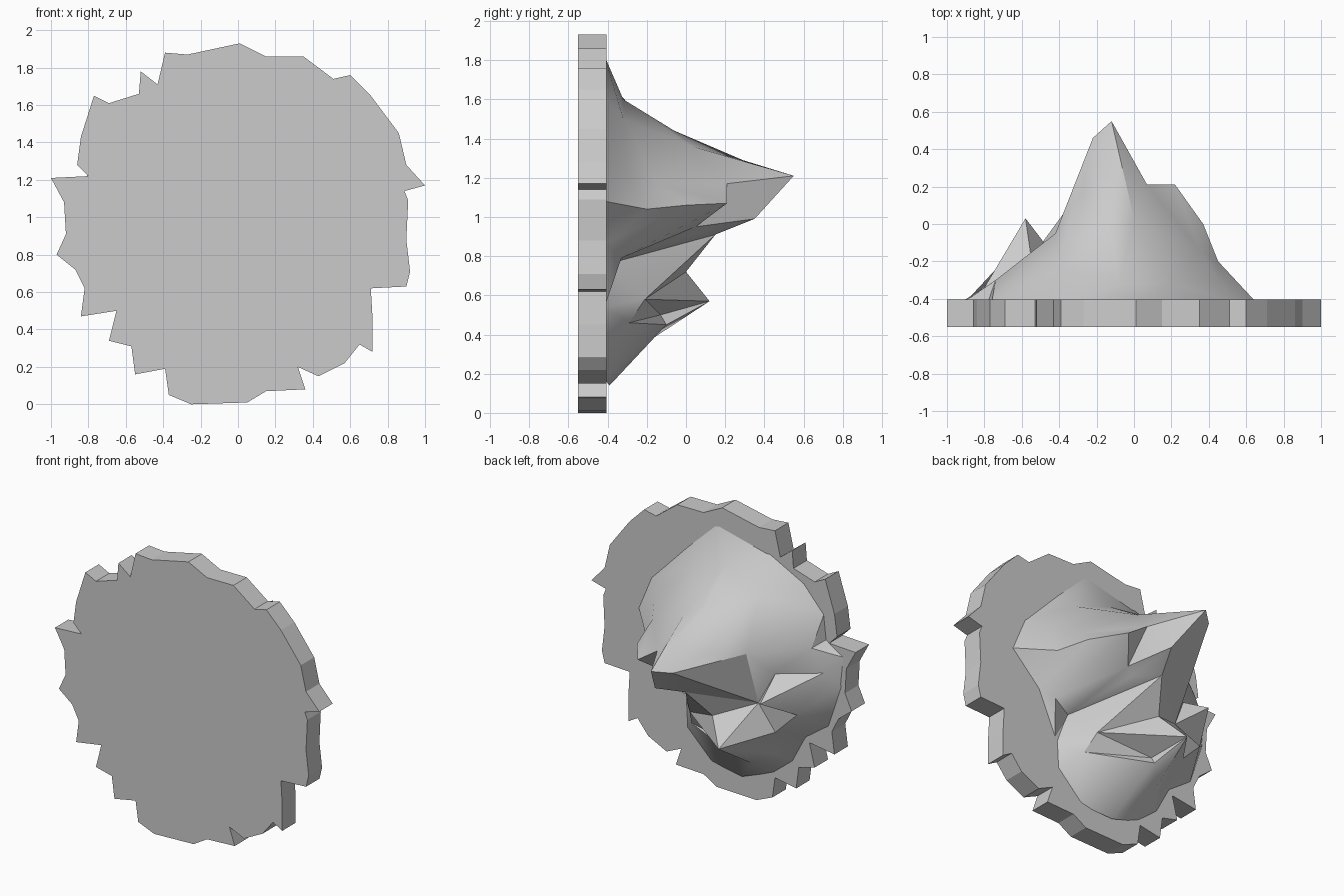
import bpy
import bmesh
from mathutils import Vector
from mathutils.geometry import delaunay_2d_cdt

cube = bpy.data.objects.get("Cube")
if cube:
    bpy.data.objects.remove(cube, do_unlink=True)

FRONT, BACK = -0.55, -0.405
BASE = -0.415  # relief foot, slightly sunk into the slab

stone = bpy.data.materials.new("stone grey")
stone.use_nodes = True
grey = (0.6, 0.6, 0.6, 1)
stone.diffuse_color = grey
stone.node_tree.nodes["Principled BSDF"].inputs["Base Color"].default_value = grey


def make_object(name, bm):
    """Turn a bmesh into a linked object with the shared material."""
    mesh = bpy.data.meshes.new(name)
    bmesh.ops.recalc_face_normals(bm, faces=bm.faces)
    bm.to_mesh(mesh)
    bm.free()
    mesh.materials.append(stone)
    obj = bpy.data.objects.new(name, mesh)
    bpy.context.collection.objects.link(obj)
    return obj


# Slab: jagged outline (x, z) extruded through its thickness
outline = [
    (.01, 1.93), (.15, 1.86), (.35, 1.86), (.51, 1.74), (.6, 1.76), (.71, 1.65),
    (.86, 1.45), (.9, 1.28), (1, 1.17), (.89, 1.14), (.91, 1.09), (.9, .88),
    (.92, .71), (.9, .63), (.71, .62), (.72, .45), (.72, .28), (.65, .32), (.57, .22),
    (.43, .15), (.32, .2), (.36, .08), (.15, .07), (.05, .01), (-.25, 0),
    (-.37, .05), (-.39, .19), (-.55, .16), (-.57, .31), (-.69, .34), (-.65, .5),
    (-.84, .47), (-.82, .62), (-.87, .72), (-.97, .8), (-.92, .91), (-.93, 1.08),
    (-1, 1.21), (-.8, 1.22), (-.86, 1.28), (-.84, 1.43), (-.77, 1.65), (-.69, 1.61),
    (-.53, 1.66), (-.52, 1.78), (-.43, 1.71), (-.39, 1.88), (-.27, 1.87),
]
bm = bmesh.new()
face = bm.faces.new([bm.verts.new((x, FRONT, z)) for x, z in outline])
extruded = bmesh.ops.extrude_face_region(bm, geom=[face])["geom"]
moved = [v for v in extruded if isinstance(v, bmesh.types.BMVert)]
bmesh.ops.translate(bm, verts=moved, vec=(0, BACK - FRONT, 0))
bm.faces.new([v for v in bm.verts if v not in moved]) if len(bm.faces) < len(outline) + 2 else None
make_object("jagged_slab", bm)

# Relief: ridge lines (x, y, z) joined into one faceted skin
apex = (-.12, .55, 1.21)
chin = (-.01, .35, .99)
mid_tip = (-.1, .15, .91)
low_tip = (-.33, .12, .57)
left_tip = (-.58, .03, .91)
lobe = (.22, .21, 1.07)
notch = (.07, .21, 1.17)
flank = (-.22, .46, 1.19)
hip = (-.42, -.05, 1.18)
low_spike = (-.7, -.2, .78)
valley = (-.55, -.18, 1.03)
ridges = {
    "upper spine": [(.05, BASE, 1.82), (-.08, -.32, 1.6), (-.12, -.06, 1.44),
                    (-.12, .29, 1.29), apex],
    "lower spine": [apex, chin, mid_tip, (-.2, 0, .72), low_tip,
                    (-.25, -.13, .5), (-.25, -.1, .45), (-.15, -.39, .14)],
    "lobe crest": [(.65, BASE, 1.08), (.45, -.2, 1.04), (.37, 0, 1.06), lobe, notch, apex],
    "lobe underside": [notch, (.09, .05, .95), (.36, -.33, .79), (.43, BASE, .86)],
    "chin recess": [chin, (.04, .02, .91), mid_tip],
    "right fold": [(0, .03, 1.36), (.36, -.15, 1.17)],
    "middle ridge": [(.2, -.4, .76), mid_tip],
    "low ridge": [(.29, BASE, .54), (.12, -.21, .58), low_tip],
    "low hollow": [(.16, -.29, .46), (-.25, -.13, .5)],
    "left ridge": [apex, flank, hip, valley],
    "left crease": [(-.28, .17, 1.23), (-.39, -.23, 1.5)],
    "left shoulder": [hip, (-.74, -.3, 1.21), (-.87, -.39, 1.16)],
    "left spike": [(-.45, -.14, .82), left_tip, low_spike],
    "spike back": [left_tip, valley, (-.8, -.34, 1.04)],
    "left ledge": [low_tip, (-.55, -.18, .63), low_spike],
    "bottom left": [(-.46, -.29, .42), (-.35, -.2, .36)],
    "right shoulder": [(.2, -.32, 1.5), (.45, -.3, 1.23)],
}
# Foot of the relief, lying on the slab
foot = [(.28, 1.6), (.55, 1.32), (.28, .35), (.1, .17), (-.38, .22), (-.53, .34),
        (-.63, .53), (-.8, .65), (-.9, .95), (-.92, 1.15), (-.78, 1.24),
        (-.76, 1.42), (-.62, 1.58), (-.35, 1.72)]

points, links = [], []
for line in ridges.values():
    for p in line:
        if p not in points:
            points.append(p)
    links += [(points.index(a), points.index(b)) for a, b in zip(line, line[1:])]
points += [(x, BASE, z) for x, z in foot]

flat = [Vector((x, z)) for x, y, z in points]
verts, edges, faces, origin, _, _ = delaunay_2d_cdt(flat, links, [], 0, 0.0001)
bm = bmesh.new()
skin = []
for co, source in zip(verts, origin):
    # A crossing of two ridges takes the height of its nearest ridge point
    i = source[0] if source else min(range(len(flat)), key=lambda k: (flat[k] - co).length)
    skin.append(bm.verts.new((co.x, points[i][1], co.y)))
for f in faces:
    corners = [skin[i] for i in f]
    # Skip triangles lying flat at the foot
    if max(v.co.y for v in corners) > BASE + 0.001:
        bm.faces.new(corners)
relief = make_object("spiky_relief", bm)

# The open skin must face the back
if sum(p.normal.y for p in relief.data.polygons) < 0:
    relief.data.flip_normals()

# Soft shading on gentle folds, crisp on ridges
bpy.ops.object.select_all(action="DESELECT")
relief.select_set(True)
bpy.context.view_layer.objects.active = relief
bpy.ops.object.shade_smooth_by_angle(angle=0.52)
